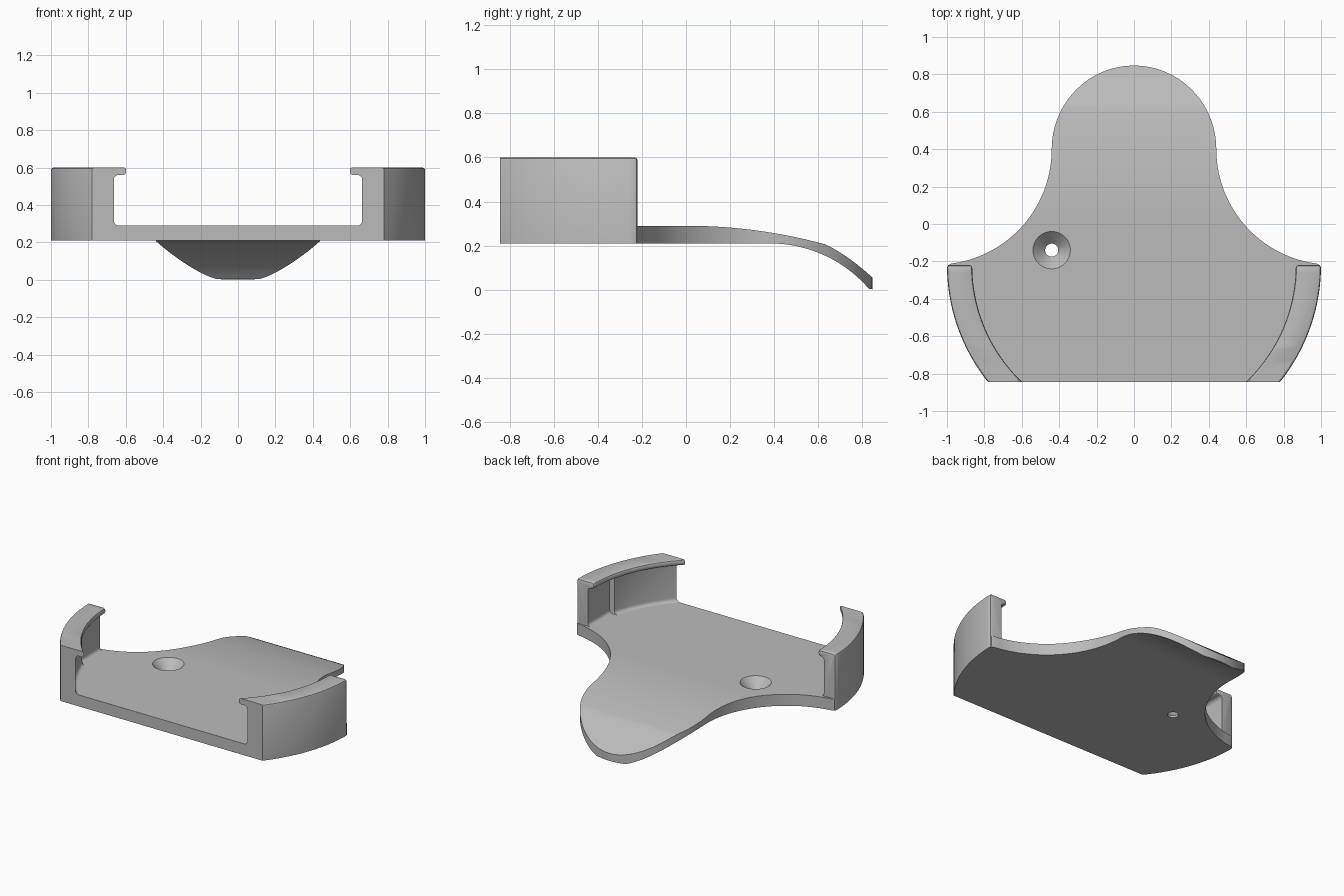
import bpy, bmesh, math

if "Cube" in bpy.data.objects:
    bpy.data.objects.remove(bpy.data.objects["Cube"])

grey = bpy.data.materials.new("light_grey")
grey.use_nodes = True
grey.diffuse_color = (0.5, 0.5, 0.5, 1)
grey.node_tree.nodes["Principled BSDF"].inputs["Base Color"].default_value = (0.5, 0.5, 0.5, 1)

FRONT, BACK = -0.845, -0.22      # y extent of the side walls
FLOOR, BASE, TOP = 0.29, 0.21, 0.6


def loft(name, rings):
    """Solid through a list of closed rings with equal point counts."""
    bm = bmesh.new()
    loops = [[bm.verts.new(p) for p in ring] for ring in rings]
    n = len(loops[0])
    for a, b in zip(loops, loops[1:]):
        for i in range(n):
            j = (i + 1) % n
            bm.faces.new((a[i], a[j], b[j], b[i]))
    bm.faces.new(loops[0])
    bm.faces.new(loops[-1])
    bmesh.ops.recalc_face_normals(bm, faces=bm.faces)
    mesh = bpy.data.meshes.new(name)
    bm.to_mesh(mesh)
    bm.free()
    mesh.materials.append(grey)
    obj = bpy.data.objects.new(name, mesh)
    bpy.context.collection.objects.link(obj)
    return obj


def activate(obj):
    bpy.ops.object.select_all(action='DESELECT')
    obj.select_set(True)
    bpy.context.view_layer.objects.active = obj


def cut(obj, tool, operation):
    activate(obj)
    mod = obj.modifiers.new("cut", 'BOOLEAN')
    mod.operation, mod.object, mod.solver = operation, tool, 'EXACT'
    bpy.ops.object.modifier_apply(modifier=mod.name)
    bpy.data.objects.remove(tool)


def smooth(obj):
    activate(obj)
    bpy.ops.object.shade_smooth_by_angle(angle=math.radians(30))


def arc_x(radius, y):
    return math.sqrt(radius ** 2 - (y - BACK) ** 2)


# Base plate: side profile with a drooping tongue
def top_z(y):
    if y < 0.635:
        return FLOOR - 2.41 + math.sqrt(2.41 ** 2 - max(y, 0) ** 2)
    t = y - 0.635
    return 0.205 - 0.5 * t - t * t


def bottom_z(y):
    return max(0, BASE - 0.596 + math.sqrt(0.596 ** 2 - max(y - 0.38, 0) ** 2))


ys = [FRONT] + [0.86 * i / 30 for i in range(31)]
profile = [(y, top_z(y)) for y in ys] + [(y, bottom_z(y)) for y in reversed(ys)]
plate = loft("base_plate", [[(x, y, z) for y, z in profile] for x in (-1.2, 1.2)])

# Plate outline: wall arc, concave flank, round tongue end
half = []
for i in range(17):
    y = FRONT + (BACK - FRONT) * i / 16
    half.append((arc_x(1, y) - 0.005, y))
sweep = math.asin(0.615 / 0.617)
for i in range(1, 29):
    a = sweep * (1 - i / 28)
    half.append((1.057 - 0.617 * math.cos(a), 0.4 - 0.617 * math.sin(a)))
for i in range(1, 25):
    a = math.pi / 2 * i / 24
    half.append((0.44 * math.cos(a), 0.4 + 0.447 * math.sin(a)))
outline = half + [(-x, y) for x, y in reversed(half[:-1])]
cut(plate, loft("outline_tool", [[(x, y, z) for x, y in outline] for z in (-0.5, 1)]), 'INTERSECT')

# Countersunk screw hole
hole = [(0.035, 0.1), (0.035, 0.225), (0.1, FLOOR), (0.1, 0.4)]
angles = [math.tau * i / 40 for i in range(40)]
cut(plate, loft("hole_tool", [[(-0.44 + r * math.cos(a), -0.14 + r * math.sin(a), z)
                               for a in angles] for r, z in hole]), 'DIFFERENCE')
smooth(plate)


# Side walls: curved outside, overhanging lip, shallow straight recess at the back
def wall_ring(side, y, e, recessed):
    outer, lip = arc_x(1, y) - e, arc_x(0.865, y) + e
    inner = 0.912 if recessed else arc_x(0.912, y)
    top = TOP - e
    pts = [(outer, BASE), (outer, top - 0.012), (outer - 0.004, top - 0.004), (outer - 0.012, top),
           (lip + 0.012, top), (lip + 0.004, top - 0.004), (lip, top - 0.012),
           (lip, 0.575), (lip + 0.004, 0.565), (lip + 0.014, 0.56)]
    # Fillets under the lip and at the floor
    r = min(0.025, (inner - lip) * 0.6)
    quarter = [math.pi / 2 * i / 5 for i in range(6)]
    pts += [(inner - r + r * math.sin(a), 0.56 - r + r * math.cos(a)) for a in quarter]
    pts += [(inner - r + r * math.cos(a), FLOOR + r - r * math.sin(a)) for a in quarter]
    pts += [(inner - r, BASE)]
    return [(side * x, y, z) for x, z in pts]


STEP = -0.46
stations = [(BACK, 0.012, True), (BACK - 0.004, 0.004, True), (BACK - 0.012, 0, True)]
stations += [(BACK - 0.012 + (STEP - BACK + 0.012) * i / 8, 0, True) for i in range(1, 9)]
stations += [(STEP - 0.004 + (FRONT - STEP + 0.004) * i / 16, 0, False) for i in range(17)]
for name, side in (("left_wall", 1), ("right_wall", -1)):
    smooth(loft(name, [wall_ring(side, *s) for s in stations]))
